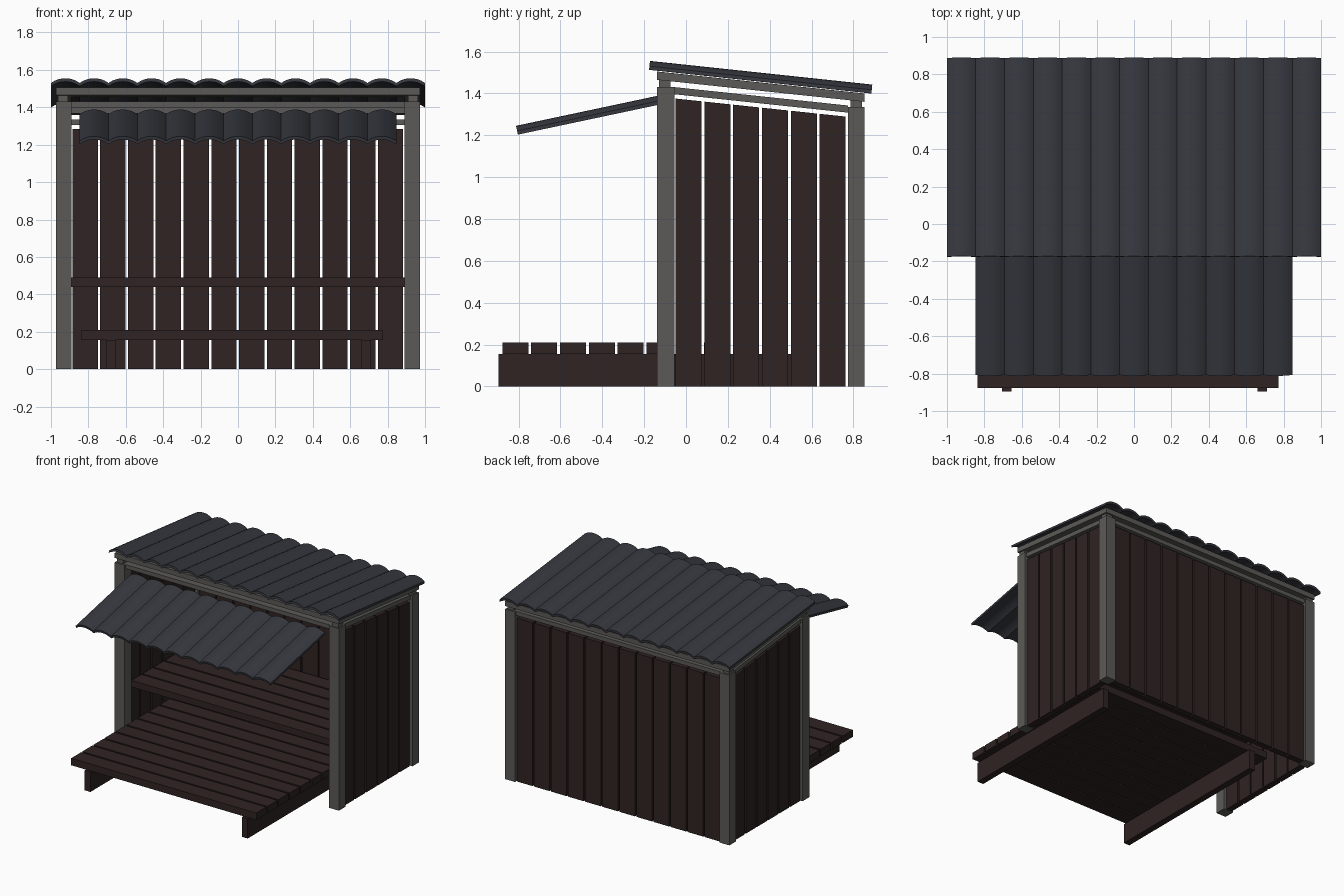
import bpy, bmesh, math
from mathutils import Vector

if "Cube" in bpy.data.objects:
    bpy.data.objects.remove(bpy.data.objects["Cube"])


def material(name, rgb):
    m = bpy.data.materials.new(name)
    m.diffuse_color = (*rgb, 1)
    m.use_nodes = True
    m.node_tree.nodes["Principled BSDF"].inputs["Base Color"].default_value = m.diffuse_color
    return m


WOOD = material("dark brown wood", (0.028, 0.017, 0.016))
FRAME = material("grey timber", (0.105, 0.102, 0.096))
ROOF = material("slate blue roofing", (0.038, 0.040, 0.050))
SLOPE = -0.106  # fall of the main roof towards the back


def finish(bm, name, mat):
    bmesh.ops.recalc_face_normals(bm, faces=bm.faces)
    me = bpy.data.meshes.new(name)
    bm.to_mesh(me)
    bm.free()
    me.materials.append(mat)
    ob = bpy.data.objects.new(name, me)
    bpy.context.collection.objects.link(ob)
    return ob


def box(name, mat, x, y, z, top_slope=0.0, bottom_slope=0.0):
    """Box from ranges; top and bottom may slope along y (z given at y = 0)."""
    bm = bmesh.new()
    bmesh.ops.create_cube(bm, size=1)
    for v in bm.verts:
        i, j, k = (int(c > 0) for c in v.co)
        slope = top_slope if k else bottom_slope
        v.co = Vector((x[i], y[j], z[k] + slope * y[j]))
    return finish(bm, name, mat)


def both_sides(name, mat, x, y, z, ts=0.0, bs=0.0):
    box("right_" + name, mat, x, y, z, ts, bs)
    box("left_" + name, mat, (-x[1], -x[0]), y, z, ts, bs)


def scalloped_roof(name, count, start, end, arc=0.025, thick=0.018, seg=8):
    """Row of convex ribs; start and end are crest points (y, z)."""
    pitch = 2 / 13
    a, b = Vector((0, *start)), Vector((0, *end))
    d = (b - a).normalized()
    n = Vector((0, -d.z, d.y))
    half = pitch / 2
    r = (half ** 2 + arc ** 2) / (2 * arc)
    bm = bmesh.new()
    rows = []
    for i in range(count * seg + 1):
        x = (i / seg - count / 2) * pitch
        u = ((i % seg) / seg - 0.5) * pitch
        h = math.sqrt(r * r - u * u) - r
        off = Vector((x, 0, 0))
        rows.append([bm.verts.new(p + off + n * q) for p, q in
                     ((a, h), (b, h), (b, h - thick), (a, h - thick))])
    for p, q in zip(rows, rows[1:]):
        for k in range(4):
            m = (k + 1) % 4
            bm.faces.new((p[k], p[m], q[m], q[k]))
    bm.faces.new(rows[0])
    bm.faces.new(rows[-1])
    ob = finish(bm, name, ROOF)
    bpy.context.view_layer.objects.active = ob
    ob.select_set(True)
    bpy.ops.object.shade_smooth_by_angle(angle=math.radians(25))
    ob.select_set(False)


FY, BY = (-0.139, -0.055), (0.773, 0.853)   # front and back post depth
PX = (0.889, 0.974)                         # post width range
S = SLOPE

# Corner posts and the small spacer blocks on top of them
both_sides("front_post", FRAME, PX, FY, (0, 1.43))
both_sides("back_post", FRAME, PX, BY, (0, 1.336))
both_sides("front_spacer", FRAME, (0.908, 0.963), (-0.129, -0.074), (1.41, 1.46), S, S)
both_sides("back_spacer", FRAME, (0.908, 0.963), (0.786, 0.84), (1.41, 1.46), S, S)

# Rails between the posts
box("front_rail", FRAME, (-0.889, 0.889), (-0.125, -0.07), (1.398, 1.43))
box("back_rail", FRAME, (-0.889, 0.889), (0.786, 0.84), (1.304, 1.336))
both_sides("side_rail", FRAME, (0.905, 0.96), (-0.055, 0.773), (1.39, 1.424), S, S)

# Sloping ring beam under the roof
both_sides("top_beam", FRAME, PX, (FY[0], BY[1]), (1.45, 1.49), S, S)
box("front_top_beam", FRAME, (-0.889, 0.889), FY, (1.45, 1.49), S, S)
box("back_top_beam", FRAME, (-0.889, 0.889), BY, (1.45, 1.49), S, S)

# Wall boards
STEP = 0.1377
for i in range(6):
    y = -0.050 + i * STEP
    both_sides(f"side_board_{i + 1}", WOOD, (0.907, 0.957), (y, y + 0.124), (0, 1.37), S)
for i in range(12):
    x = -0.885 + i * 0.1484
    box(f"back_board_{i + 1}", WOOD, (x, x + 0.136), (0.788, 0.838), (0, 1.284))

# Floor deck on two joists
for i in range(10):
    y = -0.877 + i * STEP
    box(f"floor_board_{i + 1}", WOOD, (-0.836, 0.773), (y, y + 0.124), (0.155, 0.21))
for side, x in (("left", -0.707), ("right", 0.660)):
    box(side + "_joist", WOOD, (x, x + 0.051), (-0.895, 0.505), (0, 0.155))

# Raised inner shelf
for i in range(6):
    y = -0.050 + i * STEP
    box(f"shelf_board_{i + 1}", WOOD, (-0.892, 0.892), (y, y + 0.124), (0.44, 0.491))

# Main roof and front awning
scalloped_roof("main_roof", 13, (-0.172, 1.555), (0.890, 1.442))
scalloped_roof("front_awning", 11, (-0.812, 1.245), (-0.138, 1.388))
